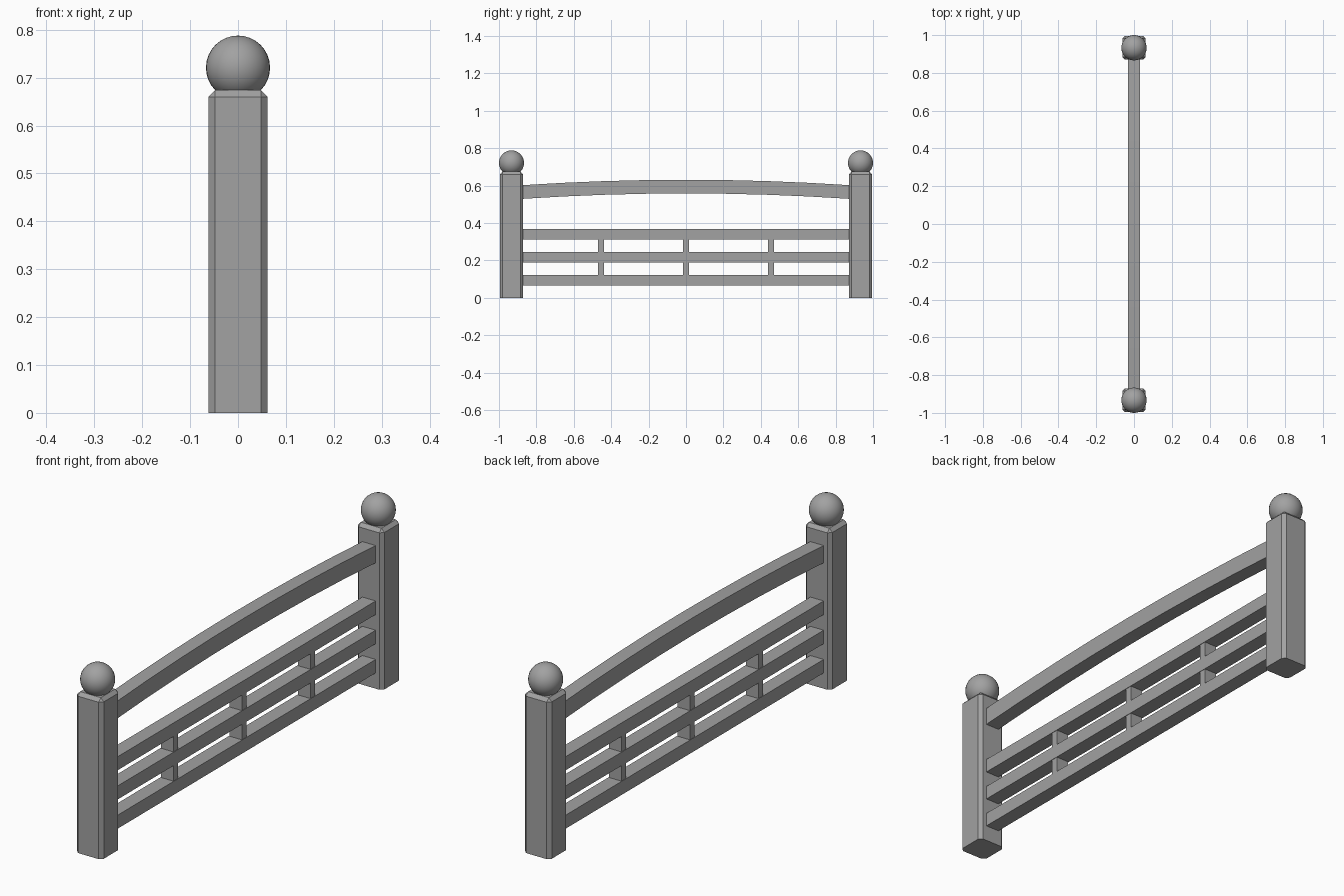
import bpy, bmesh

cube = bpy.data.objects.get("Cube")
if cube:
    bpy.data.objects.remove(cube, do_unlink=True)

POST_Y = 0.933     # distance of each post from the middle
POST_HALF = 0.062
SPAN = 0.875       # half length of the rails
RAIL_HALF = 0.031

grey = bpy.data.materials.new("stone_grey")
grey.use_nodes = True
colour = (0.36, 0.36, 0.36, 1)
grey.diffuse_color = colour
grey.node_tree.nodes["Principled BSDF"].inputs["Base Color"].default_value = colour


def finish(name, bm):
    mesh = bpy.data.meshes.new(name)
    bmesh.ops.recalc_face_normals(bm, faces=bm.faces)
    bm.to_mesh(mesh)
    bm.free()
    mesh.materials.append(grey)
    obj = bpy.data.objects.new(name, mesh)
    bpy.context.collection.objects.link(obj)
    return obj


def box_mesh(half_x, y0, y1, z0, z1):
    bm = bmesh.new()
    bmesh.ops.create_cube(bm, size=1)
    for v in bm.verts:
        v.co.x *= 2 * half_x
        v.co.y = y1 if v.co.y > 0 else y0
        v.co.z = z1 if v.co.z > 0 else z0
    return bm


# Posts with chamfered sides and top, each carrying a ball
for side, y in (("front", -POST_Y), ("back", POST_Y)):
    bm = box_mesh(POST_HALF, y - POST_HALF, y + POST_HALF, 0, 0.674)
    edges = [e for e in bm.edges if max(v.co.z for v in e.verts) > 0.1]
    bmesh.ops.bevel(bm, geom=edges, offset=0.014, segments=1, affect='EDGES')
    finish(side + "_post", bm)

    bm = bmesh.new()
    bmesh.ops.create_uvsphere(bm, u_segments=32, v_segments=16, radius=0.067)
    bmesh.ops.translate(bm, verts=bm.verts, vec=(0, y, 0.721))
    for f in bm.faces:
        f.smooth = True
    finish(side + "_ball", bm)

# Straight rails
for name, z in (("lower_rail", 0.066), ("middle_rail", 0.189), ("upper_rail", 0.312)):
    finish(name, box_mesh(RAIL_HALF, -SPAN, SPAN, z, z + 0.057))

# Short uprights in the two gaps between the rails
for name, y in (("front", -0.455), ("centre", 0), ("back", 0.455)):
    for level, z0, z1 in (("lower", 0.12, 0.192), ("upper", 0.243, 0.315)):
        finish(f"{name}_{level}_upright",
               box_mesh(RAIL_HALF - 0.002, y - 0.016, y + 0.016, z0, z1))

# Arched handrail, swept as a row of rectangular sections
bm = bmesh.new()
STEPS = 8
rings = []
for i in range(STEPS + 1):
    t = 2 * i / STEPS - 1
    z = 0.558 - 0.029 * t * t
    rings.append([bm.verts.new((x, t * SPAN, z + dz)) for x, dz in
                  ((-RAIL_HALF, 0), (RAIL_HALF, 0), (RAIL_HALF, 0.073), (-RAIL_HALF, 0.073))])
for a, b in zip(rings, rings[1:]):
    for k in range(4):
        n = (k + 1) % 4
        bm.faces.new((a[k], a[n], b[n], b[k]))
bm.faces.new(rings[0])
bm.faces.new(rings[-1])
finish("arched_handrail", bm)
